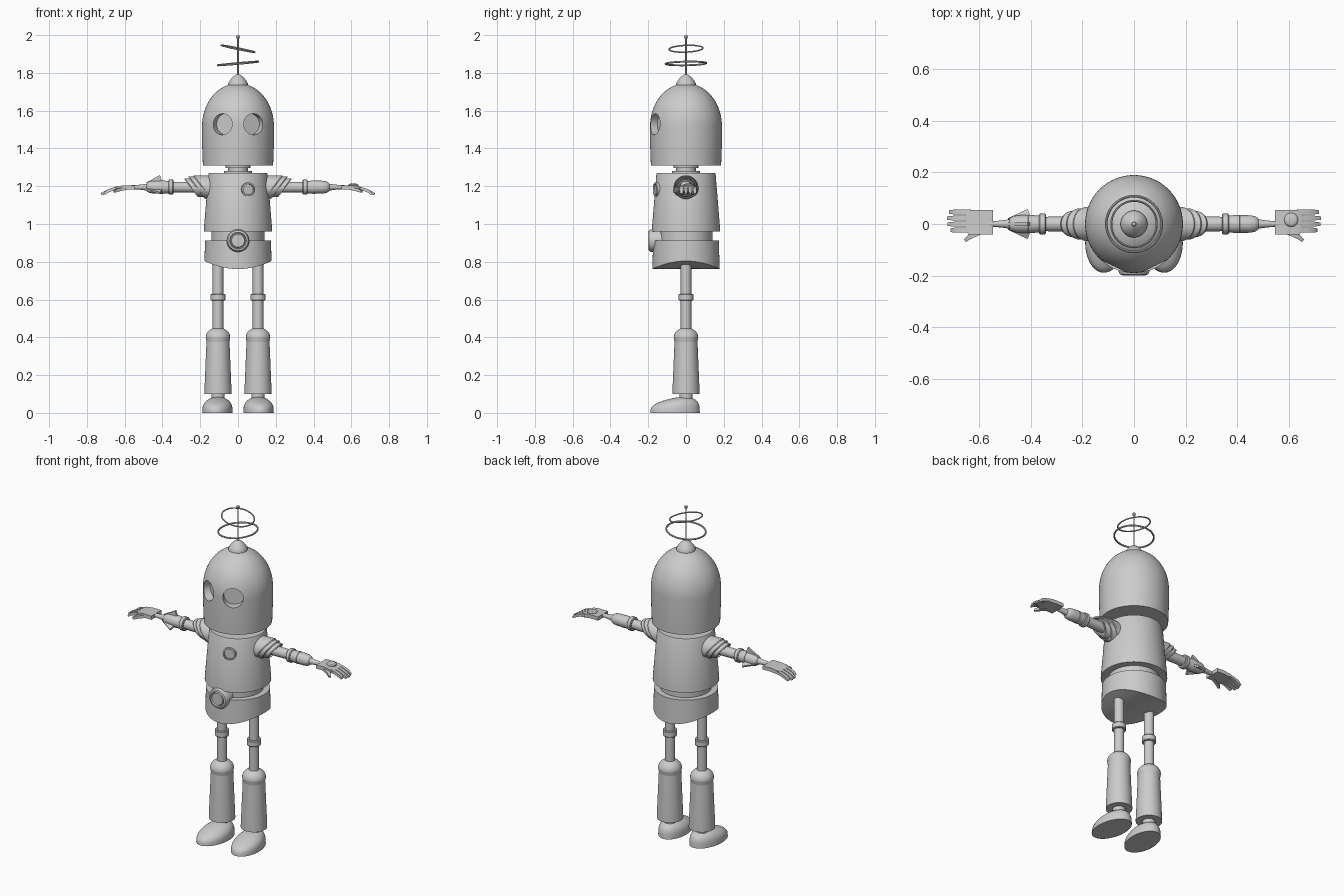
import bpy, bmesh, math
from mathutils import Matrix, Vector

if "Cube" in bpy.data.objects:
    bpy.data.objects.remove(bpy.data.objects["Cube"])

grey = bpy.data.materials.new("metal grey")
grey.diffuse_color = (0.6, 0.6, 0.6, 1)
grey.use_nodes = True
grey.node_tree.nodes["Principled BSDF"].inputs["Base Color"].default_value = grey.diffuse_color


def finish(name, bm):
    bmesh.ops.recalc_face_normals(bm, faces=bm.faces)
    me = bpy.data.meshes.new(name)
    bm.to_mesh(me)
    bm.free()
    me.materials.append(grey)
    ob = bpy.data.objects.new(name, me)
    bpy.context.collection.objects.link(ob)
    return ob


def lathe(name, profile, at=(0, 0, 0), rot=None, segs=40, warp=None):
    """Spin (radius, height) points round local z; ends are closed."""
    bm = bmesh.new()
    pts = list(profile)
    if pts[0][0] > 0:
        pts.insert(0, (0, pts[0][1]))
    if pts[-1][0] > 0:
        pts.append((0, pts[-1][1]))
    rings = []
    for r, h in pts:
        if r == 0:
            rings.append([bm.verts.new((0, 0, h))] * segs)
        else:
            rings.append([bm.verts.new((r * math.cos(a), r * math.sin(a), h))
                          for a in (2 * math.pi * i / segs for i in range(segs))])
    for a, b in zip(rings, rings[1:]):
        for i in range(segs):
            j = (i + 1) % segs
            quad = list(dict.fromkeys((a[i], a[j], b[j], b[i])))
            if len(quad) > 2:
                bm.faces.new(quad)
    m = Matrix.Translation(at)
    if rot:
        m = m @ rot
    bm.transform(m)
    if warp:
        for v in bm.verts:
            warp(v.co)
    return finish(name, bm)


def sweep(name, path, w, h):
    """Rectangular bar along points, half width w sideways and half height h."""
    bm = bmesh.new()
    rings = []
    for i, p in enumerate(path):
        t = Vector(path[min(i + 1, len(path) - 1)]) - Vector(path[max(i - 1, 0)])
        side = Vector((-t.y, t.x, 0)).normalized()
        up = t.normalized().cross(side)
        k = 0.7 if i == len(path) - 1 else 1
        rings.append([bm.verts.new(Vector(p) + side * w * a * k + up * h * b * k)
                      for a, b in ((-1, -1), (1, -1), (1, 1), (-1, 1))])
    for a, b in zip(rings, rings[1:]):
        for i in range(4):
            bm.faces.new((a[i], a[(i + 1) % 4], b[(i + 1) % 4], b[i]))
    bm.faces.new(rings[0])
    bm.faces.new(rings[-1])
    return finish(name, bm)


def arc(r, z0, height, n=12, r_end=0.0):
    """Dome profile from radius r up to r_end."""
    top = math.acos(r_end / r)
    pts = [(r * math.cos(top * i / n), z0 + height * math.sin(top * i / n)) for i in range(n + 1)]
    if r_end == 0:
        pts[-1] = (0, z0 + height)
    return pts


def torus(name, z, R, r, tilt_x, tilt_y):
    bpy.ops.mesh.primitive_torus_add(major_radius=R, minor_radius=r, major_segments=48,
                                     minor_segments=8, location=(0, 0, z),
                                     rotation=(tilt_x, tilt_y, 0))
    ob = bpy.context.object
    ob.name = name
    ob.data.materials.append(grey)


front = Matrix.Rotation(math.pi / 2, 4, 'X')      # local z -> -y

# Head: domed shell with two round eye sockets bored in
head = lathe("head", [(0.186, 1.31), (0.19, 1.42)] + arc(0.19, 1.52, 0.225, 18), segs=64)
for s in (-1, 1):
    a = s * math.radians(26.5)
    rot = Matrix.Rotation(a, 4, 'Z') @ front
    cutter = lathe("eye_cutter", [(0.056, 0.142), (0.056, 0.26)], (0, 0, 1.528), rot)
    mod = head.modifiers.new("socket", 'BOOLEAN')
    mod.operation, mod.solver, mod.object = 'DIFFERENCE', 'EXACT', cutter
    bpy.context.view_layer.objects.active = head
    bpy.ops.object.modifier_apply(modifier=mod.name)
    bpy.data.objects.remove(cutter)

# Head cap and antenna
lathe("head_cap", [(0.052, 1.728), (0.052, 1.745), (0.044, 1.758), (0.034, 1.772),
                   (0.018, 1.786), (0.01, 1.792)])
lathe("antenna_rod", [(0.004, 1.78), (0.004, 1.985)], segs=12)
lathe("antenna_ball", [(0, 1.98), (0.007, 1.983), (0.01, 1.99), (0.007, 1.997), (0, 2.0)], segs=16)
torus("antenna_ring_lower", 1.85, 0.108, 0.005, 0.02, -0.09)
torus("antenna_ring_upper", 1.928, 0.09, 0.004, 0.04, 0.2)

# Neck, torso, waist
lathe("neck", [(0.075, 1.26), (0.075, 1.28), (0.052, 1.28), (0.052, 1.296),
               (0.066, 1.296), (0.066, 1.312)])
lathe("torso", [(0.181, 0.96), (0.18, 0.98), (0.157, 1.262), (0.153, 1.27)], segs=64)
lathe("waist", [(0.14, 0.90), (0.14, 0.97)], segs=48)


# Hips with an underside arched up at the sides
def arch(co):
    if co.z < 0.85:
        co.z = 0.762 + 0.042 * (co.x / 0.178) ** 2


lathe("hips", [(0.06, 0.76), (0.12, 0.76), (0.178, 0.76), (0.174, 0.912)], segs=64, warp=arch)

# Belt buckle and chest dial: raised rims with recessed faces
lathe("belt_buckle", [(0.058, 0.12), (0.06, 0.185), (0.054, 0.196), (0.044, 0.199),
                      (0.041, 0.19), (0.038, 0.19), (0.034, 0.196)], (0, 0, 0.912), front)
dial_rot = Matrix.Rotation(math.radians(19), 4, 'Z') @ front
lathe("chest_dial", [(0.037, 0.12), (0.037, 0.173), (0.029, 0.175), (0.028, 0.166)],
      (0, 0, 1.183), dial_rot, 32)


# Arms, legs, hands and feet on both sides
AZ = 1.195
for s in (-1, 1):
    side = "left" if s < 0 else "right"
    out = Matrix.Rotation(s * math.pi / 2, 4, 'Y')     # local z -> outward

    # Shoulder: three nested sleeves cut on a slant
    for i, (r, x) in enumerate(((0.066, 0.192), (0.06, 0.222), (0.05, 0.252))):
        def slant(co, s=s):
            if abs(co.x) > 0.16:
                co.x += s * 0.75 * (co.z - AZ)
        lathe(f"{side}_shoulder_plate_{i + 1}",
              [(r * 0.95, 0.1), (r, x - 0.006), (r - 0.003, x), (r - 0.009, x), (r - 0.011, x - 0.01)],
              (0, 0, AZ - 0.003), out, 36, slant)

    lathe(f"{side}_upper_arm", [(0.03, 0.12), (0.028, 0.35)], (0, 0, AZ), out, 28)
    lathe(f"{side}_elbow_cuff", [(0.036, 0.342), (0.04, 0.346), (0.04, 0.364), (0.036, 0.368)],
          (0, 0, AZ), out, 32)
    lathe(f"{side}_forearm", [(0.032, 0.36), (0.036, 0.41), (0.034, 0.411), (0.034, 0.445),
                              (0.031, 0.468), (0.024, 0.48), (0.018, 0.484), (0.013, 0.52),
                              (0.01, 0.565)], (0, 0, AZ), out, 28)

    # Three triangular fins round one forearm
    if s < 0:
        for i in range(3):
            bm = bmesh.new()
            spin = Matrix.Rotation(i * 2 * math.pi / 3, 4, 'X')
            tri = ((-0.40, 0.025), (-0.413, 0.064), (-0.49, 0.022))
            a, b = ([bm.verts.new(spin @ Vector((x, y, z))) for x, z in tri] for y in (-0.006, 0.006))
            bm.faces.new(a)
            bm.faces.new(b)
            for k in range(3):
                bm.faces.new((a[k], a[(k + 1) % 3], b[(k + 1) % 3], b[k]))
            bm.transform(Matrix.Translation((0, 0, AZ)))
            finish(f"forearm_fin_{i + 1}", bm)

    # Hand: palm, four drooping fingers and a thumb
    sweep(f"{side}_palm", [(s * x, 0.007, z) for x, z in
                           ((0.547, 1.193), (0.60, 1.194), (0.64, 1.189), (0.672, 1.182))][:3]
          + [(s * 0.655, 0.007, 1.186)], 0.047, 0.011)
    for i, tip in enumerate((0.708, 0.722, 0.724, 0.715)):
        y = -0.024 + i * 0.0235
        sweep(f"{side}_finger_{i + 1}", [(s * 0.635, y, 1.19), (s * 0.668, y, 1.183),
                                         (s * 0.695, y, 1.172), (s * tip, y, 1.158)], 0.0095, 0.008)
    sweep(f"{side}_thumb", [(s * 0.585, -0.028, 1.19), (s * 0.615, -0.04, 1.185),
                            (s * 0.638, -0.05, 1.179), (s * 0.655, -0.064, 1.172)], 0.009, 0.008)
    if s > 0:
        lathe("hand_button", [(0.027, 1.195), (0.027, 1.206), (0.022, 1.212), (0.012, 1.215)],
              (0.61, 0.016, 0), segs=28)

    # Leg
    x = s * 0.106
    lathe(f"{side}_thigh", [(0.028, 0.42), (0.028, 0.82)], (x, 0, 0), segs=32)
    lathe(f"{side}_thigh_ring", [(0.036, 0.594), (0.039, 0.598), (0.039, 0.626), (0.036, 0.63)],
          (x, 0, 0), segs=32)
    lathe(f"{side}_knee", [(0.06, 0.37), (0.065, 0.40)] + arc(0.065, 0.40, 0.052, 8, 0.02),
          (x, 0, 0))
    lathe(f"{side}_shin", [(0.072, 0.10), (0.072, 0.112), (0.061, 0.376), (0.058, 0.38)], (x, 0, 0))
    lathe(f"{side}_ankle", [(0.035, 0.05), (0.035, 0.12)], (x, 0, 0), segs=24)

    # Foot: flat-soled rounded shoe, tallest at the heel, toes turned out a little
    def shoe(co, s=s):
        u = co.y
        co.z = max(co.z, 0) ** 0.6 * (0.08 + 0.022 * u)
        co.x *= 0.08
        co.y = -0.058 + 0.131 * u
        co.x += s * (0.108 - 0.06 * (co.y + 0.04))
    lathe(f"{side}_foot", [(0.5, 0)] + arc(1, 0, 1, 14), segs=40, warp=shoe)

# Smooth the curved surfaces while keeping edges crisp
for ob in bpy.context.scene.objects:
    ob.select_set(ob.type == 'MESH')
bpy.context.view_layer.objects.active = head
bpy.ops.object.shade_smooth_by_angle(angle=math.radians(32))
